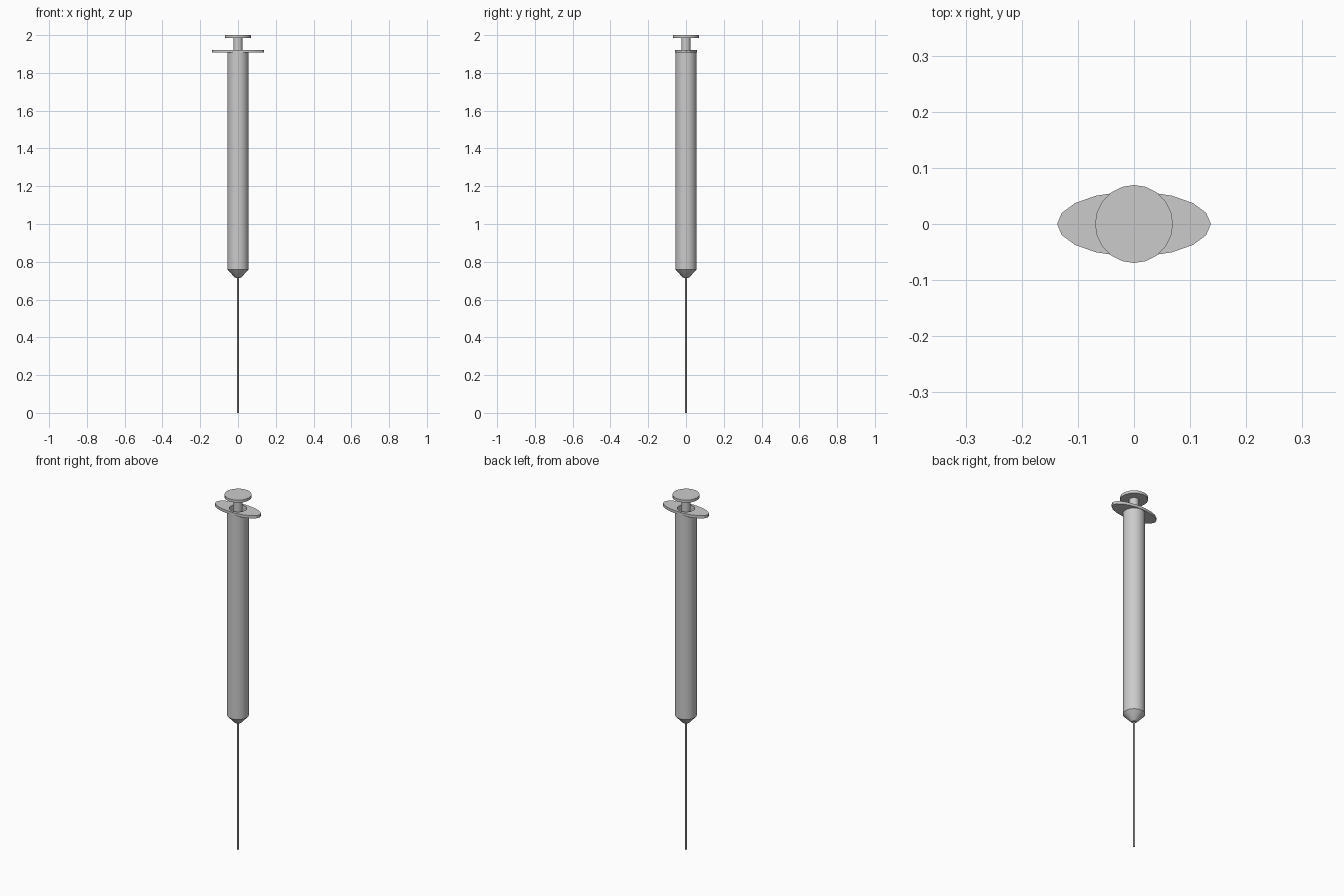
import bpy, bmesh
from math import cos, sin, pi, radians

if "Cube" in bpy.data.objects:
    bpy.data.objects.remove(bpy.data.objects["Cube"])


def lathe(name, profile, sides, loop=False, stretch=None):
    """Spin (radius, z) points round z; stretch gives (x, y) scales per profile point."""
    bm = bmesh.new()
    rings = []
    for i, (r, z) in enumerate(profile):
        sx, sy = stretch[i] if stretch else (1, 1)
        if r == 0:
            rings.append([bm.verts.new((0, 0, z))] * sides)
        else:
            rings.append([bm.verts.new((r * sx * cos(2 * pi * k / sides),
                                        r * sy * sin(2 * pi * k / sides), z))
                          for k in range(sides)])
    pairs = list(zip(rings, rings[1:]))
    if loop:
        pairs.append((rings[-1], rings[0]))
    for a, b in pairs:
        for k in range(sides):
            n = (k + 1) % sides
            bm.faces.new(list(dict.fromkeys((a[k], a[n], b[n], b[k]))))
    bmesh.ops.recalc_face_normals(bm, faces=bm.faces)
    mesh = bpy.data.meshes.new(name)
    bm.to_mesh(mesh)
    bm.free()
    ob = bpy.data.objects.new(name, mesh)
    bpy.context.collection.objects.link(ob)
    bpy.ops.object.select_all(action='DESELECT')
    ob.select_set(True)
    bpy.context.view_layer.objects.active = ob
    bpy.ops.object.shade_smooth_by_angle(angle=radians(25))
    return ob


# Hollow barrel with a conical nose
lathe("barrel", [(0, 0.714), (0.012, 0.714), (0.020, 0.720), (0.0555, 0.758),
                 (0.0555, 1.910), (0.045, 1.910), (0.045, 0.765), (0, 0.765)], 32)

# Oval finger flange with a round hole
oval, hole = (0.137, 0.058), (0.045, 0.045)
lathe("finger_flange", [(1, 1.907), (1, 1.922), (1, 1.922), (1, 1.907)], 18,
      loop=True, stretch=[oval, oval, hole, hole])

# Plunger: rod, thumb pad and the stopper inside the barrel
lathe("plunger_rod", [(0, 0.84), (0.024, 0.84), (0.024, 1.986), (0, 1.986)], 18)
lathe("thumb_pad", [(0, 1.985), (0.0695, 1.985), (0.0695, 2.0), (0, 2.0)], 20)
lathe("stopper", [(0, 0.78), (0.044, 0.78), (0.044, 0.84), (0, 0.84)], 20)

# Needle
lathe("needle", [(0, 0), (0.004, 0), (0.004, 0.73), (0, 0.73)], 12)
